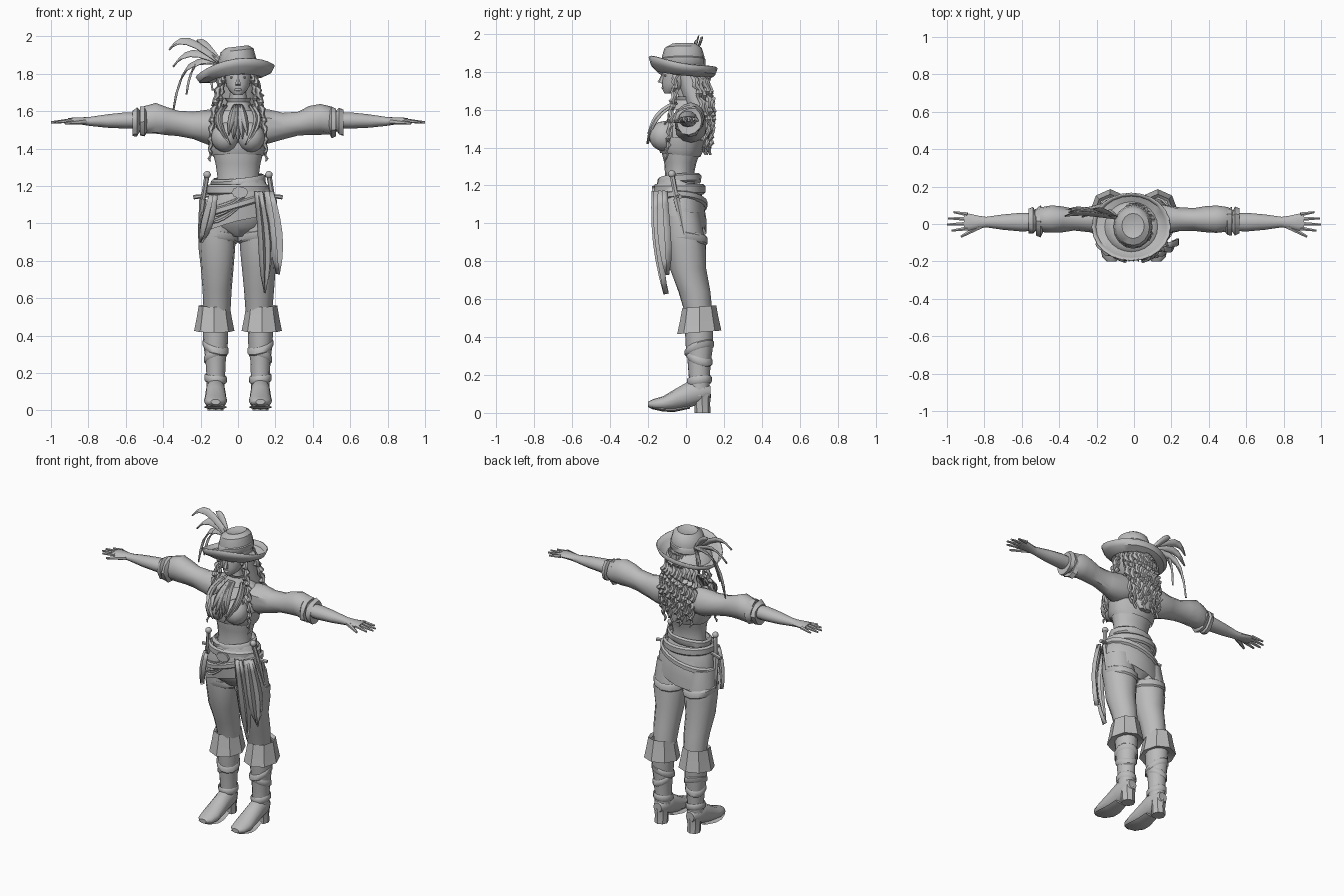
import bpy, bmesh, math, random
from mathutils import Vector, Matrix

random.seed(7)

default_cube = bpy.data.objects.get("Cube")
if default_cube:
    bpy.data.objects.remove(default_cube, do_unlink=True)

grey = bpy.data.materials.new("plain_grey")
grey.use_nodes = True
grey.diffuse_color = (.5, .5, .5, 1)
grey.node_tree.nodes["Principled BSDF"].inputs["Base Color"].default_value = grey.diffuse_color


def finish(name, bm, mirror=False, thickness=None):
    """Turn a bmesh into a shaded object with the shared material."""
    if mirror:
        bmesh.ops.scale(bm, vec=(-1, 1, 1), verts=bm.verts)
    bmesh.ops.recalc_face_normals(bm, faces=bm.faces)
    mesh = bpy.data.meshes.new(name)
    bm.to_mesh(mesh)
    bm.free()
    mesh.shade_smooth()
    mesh.set_sharp_from_angle(angle=math.radians(40))
    mesh.materials.append(grey)
    part = bpy.data.objects.new(name, mesh)
    bpy.context.collection.objects.link(part)
    if thickness:
        part.modifiers.new("thickness", "SOLIDIFY").thickness = thickness


def pair(maker, name, *args, **options):
    """Make a part on the left and its mirror image on the right."""
    maker("left_" + name, *args, **options)
    maker("right_" + name, *args, mirror=True, **options)


def skin(bm, rows, closed=True):
    """Bridge consecutive rows of points with quads."""
    rows = [[bm.verts.new(point) for point in row] for row in rows]
    for low, high in zip(rows, rows[1:]):
        count = len(low)
        for i in range(count if closed else count - 1):
            j = (i + 1) % count
            bm.faces.new((low[i], low[j], high[j], high[i]))
    return rows


def loft(name, rings, axis="z", at=0, ratio=1, sides=12, lean=0, pitch=0, rough=0, cap=True, mirror=False):
    """Rings hold the place along the axis, an offset, a radius and perhaps a second radius."""
    bm, rows = bmesh.new(), []
    for place, offset, radius, *second in rings:
        depth = second[0] if second else radius * ratio
        row = []
        for i in range(sides):
            turn = math.tau * i / sides
            wrinkle = 1 + random.uniform(-rough, rough)
            u, v = radius * wrinkle * math.cos(turn), depth * wrinkle * math.sin(turn)
            row.append({"x": (place, at + u, offset + v),
                        "y": (at + u, place, offset + v),
                        "z": (at + u, offset + v, place + lean * u + pitch * v)}[axis])
        rows.append(row)
    rows = skin(bm, rows)
    if cap:
        bm.faces.new(rows[0])
        bm.faces.new(rows[-1])
    finish(name, bm, mirror)


def band(name, z, y, radius, height, **options):
    """Belt-like ring with bevelled rims."""
    rings = [(z + height * f, y, radius * k) for f, k in ((-.5, .92), (-.3, 1), (.3, 1), (.5, .92))]
    loft(name, rings, cap=False, **options)


def stick(name, start, end, thick, thin, mirror=False):
    """Tapered rod between two points."""
    start, end = Vector(start), Vector(end)
    line = end - start
    pose = Matrix.Translation((start + end) / 2) @ line.to_track_quat("Z", "Y").to_matrix().to_4x4()
    bm = bmesh.new()
    bmesh.ops.create_cone(bm, cap_ends=True, segments=6, radius1=thick, radius2=thin,
                          depth=line.length, matrix=pose)
    finish(name, bm, mirror)


def ball(name, centre, size, mirror=False):
    bm = bmesh.new()
    bmesh.ops.create_uvsphere(bm, u_segments=12, v_segments=8, radius=1)
    bmesh.ops.scale(bm, vec=size, verts=bm.verts)
    bmesh.ops.translate(bm, vec=centre, verts=bm.verts)
    finish(name, bm, mirror)


def bow(start, end, bulge, t):
    """Point on a line that is bowed out by the bulge vector at its middle."""
    return Vector(start).lerp(Vector(end), t) + Vector(bulge) * math.sin(math.pi * t)


def lock(name, start, end, bulge, radius, steps=22, mirror=False):
    """Twisted lock of hair that hangs down a bowed line."""
    bm, rings = bmesh.new(), []
    for i in range(steps + 1):
        t = i / steps
        size = radius * (1.25 if i % 2 else .8) * (1 - .7 * t ** 4)
        centre = bow(start, end, bulge, t) + Vector((math.sin(i * 2), math.cos(i * 2), 0)) * radius * .4
        rings.append([centre + Vector((math.cos(a), math.sin(a), 0)) * size
                      for a in (math.tau * k / 6 for k in range(6))])
    skin(bm, rings)
    finish(name, bm, mirror)


def ribbon(name, start, end, bulge, across, width, fold=.01, columns=5, mirror=False):
    """Folded strip along a bowed line, narrowing to a point."""
    bm, rows, steps = bmesh.new(), [], 6
    across = Vector(across).normalized()
    for i in range(steps + 1):
        t = i / steps
        along = bow(start, end, bulge, t + .01) - bow(start, end, bulge, t - .01)
        outward = along.cross(across).normalized()
        half = width * (.6 + t) * (1.02 - t ** 3)
        rows.append([bow(start, end, bulge, t) + across * half * (2 * c / (columns - 1) - 1)
                     + outward * fold * (c % 2) for c in range(columns)])
    skin(bm, rows, closed=False)
    finish(name, bm, mirror, thickness=.005)


# Torso, neck and head
loft("torso", [(1.14, -.03, .125, .09), (1.25, -.035, .11, .075), (1.32, -.03, .12, .085),
               (1.4, -.025, .14, .11), (1.47, -.015, .155, .11), (1.54, .015, .155, .095),
               (1.6, .02, .115, .07), (1.64, .015, .055, .05), (1.76, -.02, .04, .045)], sides=16)
loft("head", [(1.685, -.09, .02), (1.705, -.07, .045), (1.74, -.05, .064),
              (1.79, -.035, .073), (1.85, -.025, .075), (1.9, -.02, .05)], ratio=1.2, sides=16)
stick("nose", (0, -.115, 1.8), (0, -.135, 1.74), .006, .016)
ball("lips", (0, -.12, 1.715), (.02, .01, .008))
pair(ball, "eye", (.03, -.107, 1.78), (.014, .01, .006))
pair(ball, "brow", (.03, -.109, 1.8), (.02, .012, .005))
pair(ball, "bust", (.068, -.115, 1.46), (.076, .08, .08))

# Cropped shirt hem, collar and ruffled neckcloth
loft("shirt_hem", [(1.36, -.03, .137), (1.39, -.03, .153), (1.45, -.02, .16)],
     ratio=.77, sides=16, pitch=-.1, rough=.03, cap=False)
loft("collar", [(1.6, 0, .085), (1.65, 0, .06), (1.67, 0, .07)], sides=16, rough=.06, cap=False)
for i in range(-2, 3):
    ribbon(f"neckcloth_fold_{i + 3}", (i * .008, -.07, 1.63), (i * .025, -.195, 1.43 + abs(i) * .02),
           (0, -.02, .02), (1, i * .15, 0), width=.02, columns=3)
pair(ribbon, "lapel", (.07, -.05, 1.63), (.04, -.2, 1.42), (.05, -.03, .02), (1, .4, .2), width=.025)

# Sleeves, ruffles, forearms and hands
pair(loft, "sleeve", [(.08, 1.52, .075), (.16, 1.515, .083), (.24, 1.52, .067), (.32, 1.535, .06),
                      (.38, 1.55, .067), (.44, 1.56, .075), (.5, 1.55, .068), (.53, 1.545, .05)],
     axis="x", at=.025, ratio=1.1, rough=.07)
for label, x, flare in (("inner", .5, .077), ("outer", .54, .07)):
    pair(loft, label + "_cuff_ruffle", [(x - .02, 1.55, .045), (x, 1.545, flare), (x + .025, 1.54, flare * .9),
                                        (x + .02, 1.545, .042)], axis="x", at=.015, ratio=1.1, rough=.13)
pair(loft, "forearm", [(.5, 1.55, .045), (.6, 1.55, .05), (.7, 1.547, .041), (.79, 1.545, .028),
                       (.83, 1.547, .034, .02), (.88, 1.55, .045, .016), (.91, 1.55, .044, .012)],
     axis="x", at=.01, ratio=.87)
for i, (finger, reach) in enumerate((("index", .975), ("middle", 1), ("ring", .995), ("little", .965))):
    place = i - 1.5
    pair(stick, finger + "_finger", (.89, .014 + place * .025, 1.55), (reach, .014 + place * .033, 1.54), .012, .006)
pair(stick, "thumb", (.82, -.01, 1.545), (.925, -.068, 1.535), .017, .007)

# Trouser seat, hip wrap, belts and buckle
loft("trouser_seat", [(1.21, -.035, .128, .095), (1.14, -.035, .16, .12), (1.05, -.03, .182, .123),
                      (.98, -.015, .17, .11), (.93, -.01, .06)], sides=16)
loft("hip_wrap", [(1.19, -.035, .145, .115), (1.12, -.035, .175, .135), (1.05, -.03, .195, .135),
                  (.98, -.025, .205, .13)], sides=20, lean=.25, pitch=-.25, rough=.03, cap=False)
band("waist_belt", 1.18, -.035, .17, .055, ratio=.81, sides=20)
band("waist_sash", 1.225, -.035, .145, .05, ratio=.8, sides=16, lean=.1, pitch=.1, rough=.04)
band("slung_strap", 1.1, -.035, .19, .04, ratio=.78, sides=20, lean=.3)
loft("belt_buckle", [(-.18, 1.165, .045), (-.165, 1.165, .045)], axis="y", at=.01, ratio=.7, sides=8)

# Hanging sash tails and front drapes
ribbon("outer_sash_tail", (.16, -.12, 1.17), (.205, -.09, .73), (.02, -.01, 0), (1, 1, 0), width=.05, fold=.025)
ribbon("inner_sash_tail", (.11, -.155, 1.17), (.14, -.095, .63), (.02, -.02, 0), (1, .3, 0), width=.04, fold=.025)
ribbon("right_sash_tail", (-.13, -.14, 1.15), (-.19, -.09, .9), (0, -.02, 0), (1, -1, 0), width=.05, fold=.02)
for i in range(3):
    ribbon(f"front_drape_{i + 1}", (.03, -.17, 1.15 - i * .02), (-.17, -.1, 1.08 - i * .04), (0, -.03, -.02),
           (.3, 0, 1), width=.018, columns=3)

# Daggers on both hips
hilt, pommel = Vector((.187, -.05, 1.13)), Vector((.165, -.075, 1.26))
pair(ball, "dagger_pommel", pommel, (.02, .02, .02))
pair(stick, "dagger_grip", hilt, pommel, .013, .014)
pair(stick, "dagger_guard", hilt + Vector((-.04, 0, .02)), hilt + Vector((.05, .02, .01)), .01, .012)
pair(stick, "dagger_sheath", hilt, (.21, -.01, .94), .02, .005)

# Trouser legs and boots
stance, calf = .12, .07
pair(loft, "trouser_leg", [(1.06, -.02, .09), (.95, -.01, .1), (.87, 0, .1), (.76, .01, .09),
                           (.64, .045, .078), (.53, .065, .07)], at=.112, ratio=1.05, rough=.04)
pair(band, "thigh_band", .925, 0, .107, .05, at=.107, ratio=1.07, lean=.1, pitch=-.15)
pair(loft, "boot_cuff", [(.545, calf, .068), (.56, calf, .083), (.5, calf, .093), (.425, calf, .108), (.44, calf, .06)],
     at=.127, ratio=1.08, sides=8, pitch=.08, cap=False)
pair(loft, "boot_shaft", [(.46, calf, .068), (.36, calf, .065), (.27, calf, .055), (.19, calf, .05), (.09, calf, .048)],
     at=stance, ratio=1.1, rough=.03)
for label, z, radius, slant in (("upper", .34, .07, .3), ("middle", .29, .063, -.3), ("ankle", .17, .06, .1)):
    pair(band, label + "_boot_strap", z, calf, radius, .04, at=stance, ratio=1.1, lean=slant, pitch=slant)
pair(loft, "foot", [(.13, .11, .03), (.09, .11, .05, .06), (.02, .1, .053, .07), (-.05, .073, .057),
                    (-.12, .05, .062, .038), (-.175, .045, .05, .027), (-.2, .045, .025, .014)],
     axis="y", at=stance)
pair(loft, "sole", [(.02, .03, .045), (-.06, .015, .058), (-.12, .017, .062), (-.18, .028, .045)],
     axis="y", at=stance, ratio=.17, sides=8)
pair(loft, "boot_heel", [(.1, .085, .048), (.05, .085, .042), (0, .088, .042)], at=stance, sides=8)

# Hair: back mass, ringlets and front braids
loft("hair_mass", [(1.87, 0, .08, .085), (1.78, .025, .088, .08), (1.7, .04, .095, .075), (1.6, .07, .11, .065),
                   (1.5, .09, .105, .05), (1.38, .105, .04, .02)], sides=16, rough=.05)
for i in range(11):
    f = (i - 5) / 5
    ringlet_end = (f * .1, .125 - .03 * f * f, 1.36 + .035 * (i % 3))
    lock(f"ringlet_{i + 1}", (f * .08, .09 - .07 * f * f, 1.82), ringlet_end, (f * .03, .03, 0), radius=.018)
pair(lock, "front_braid", (.075, -.05, 1.83), (.15, -.105, 1.33), (.02, 0, 0), radius=.015, steps=30)
pair(lock, "temple_lock", (.07, -.075, 1.84), (.115, -.12, 1.5), (0, .04, 0), radius=.013)

# Wide hat with an upturned front
loft("hat_crown", [(1.81, -.015, .1), (1.88, -.015, .1), (1.925, -.015, .088), (1.945, -.01, .06), (1.935, -.01, .03)],
     at=-.005, ratio=1.12, sides=16, lean=.12)
band("hat_band", 1.85, -.015, .105, .05, at=-.005, ratio=1.12, sides=16, lean=.12)
bm, rows = bmesh.new(), []
for reach, lift in ((0, .02), (.45, -.025), (.85, 0), (1, .035)):
    row = []
    for i in range(24):
        c, s = math.cos(math.tau * i / 24), math.sin(math.tau * i / 24)
        droop = .03 * (c - s) - .035 * c * c
        row.append((c * (.09 + reach * .115) - .015, s * (.1 + reach * .075) - .015, 1.815 + lift + reach * droop))
    rows.append(row)
skin(bm, rows)
finish("hat_brim", bm, thickness=.008)

# Plumes sweeping from the right of the hat
for i, (x, z, rise) in enumerate(((-.37, 1.93, .08), (-.35, 1.84, .06), (-.35, 1.61, .1),
                                  (-.28, 1.69, .08), (-.14, 1.71, .04), (-.22, 1.98, .03))):
    ribbon(f"plume_{i + 1}", (-.09, .03, 1.86), (x, .04 + .02 * (i % 3), z), (-rise / 2, .02, rise),
           (.35, .5, .8), width=.022, fold=.006, columns=3)
